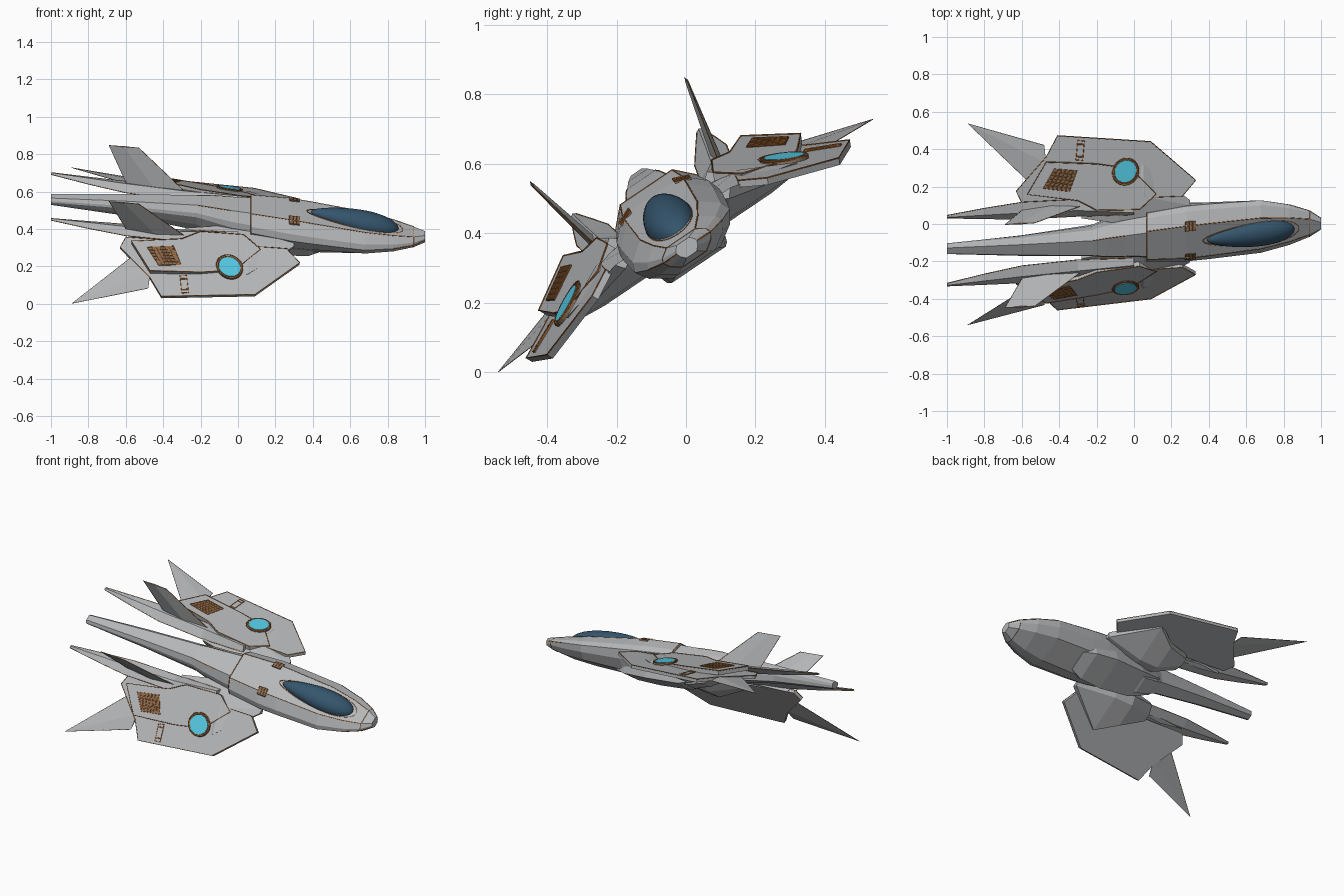
import bpy, bmesh, math

if "Cube" in bpy.data.objects:
    bpy.data.objects.remove(bpy.data.objects["Cube"])

ROLL = math.radians(34)
C, S = math.cos(ROLL), math.sin(ROLL)
MID = 0.203


def banked(x, v, w):
    """Ship coordinates (forward, sideways, up) to the banked pose."""
    return (x, (v + MID) * C - w * S, (v + MID) * S + w * C)


def material(name, rgb, rough=0.5):
    m = bpy.data.materials.new(name)
    m.use_nodes = True
    m.diffuse_color = (*rgb, 1)
    bsdf = m.node_tree.nodes["Principled BSDF"]
    bsdf.inputs["Base Color"].default_value = (*rgb, 1)
    bsdf.inputs["Roughness"].default_value = rough
    return m


HULL = material("hull_grey", (0.46, 0.47, 0.48))
GLASS = material("canopy_blue", (0.035, 0.09, 0.15), 0.3)
CYAN = material("lamp_cyan", (0.09, 0.58, 0.76))
ORANGE = material("trim_orange", (0.46, 0.15, 0.03))
DARK = material("vent_brown", (0.24, 0.15, 0.09))


def finish(name, bm, mat):
    bmesh.ops.recalc_face_normals(bm, faces=bm.faces)
    me = bpy.data.meshes.new(name)
    bm.to_mesh(me)
    bm.free()
    me.materials.append(mat)
    ob = bpy.data.objects.new(name, me)
    bpy.context.collection.objects.link(ob)


def loft(name, rings, mat=HULL):
    """Skin a row of matching closed rings and cap both ends."""
    bm = bmesh.new()
    rows = [[bm.verts.new(banked(*p)) for p in ring] for ring in rings]
    n = len(rows[0])
    for a, b in zip(rows, rows[1:]):
        for i in range(n):
            j = (i + 1) % n
            bm.faces.new((a[i], a[j], b[j], b[i]))
    bm.faces.new(rows[0])
    bm.faces.new(rows[-1])
    finish(name, bm, mat)


def trim(name, points, closed=True, radius=0.0025):
    """Thin raised panel line."""
    cu = bpy.data.curves.new(name, "CURVE")
    cu.dimensions = "3D"
    cu.bevel_depth = radius
    cu.bevel_resolution = 0
    sp = cu.splines.new("POLY")
    sp.points.add(len(points) - 1)
    for p, co in zip(sp.points, points):
        p.co = (*banked(*co), 1)
    sp.use_cyclic_u = closed
    cu.materials.append(ORANGE)
    ob = bpy.data.objects.new(name, cu)
    bpy.context.collection.objects.link(ob)


def lower_plane(x, v):
    return 0.504 - 0.10 * x - 0.453 * v


def upper_plane(x, v):
    return 0.53 - 0.174 * x - 0.50 * v


def plate(name, outline, plane, side, top=0.0, thick=0.006, mat=HULL):
    """Flat plate on a sloped wing plane, its sides square to the plane."""
    rings = [[(x, side * (v + 0.48 * h), plane(x, v) + h) for x, v in outline]
             for h in (top - thick, top)]
    loft(name, rings, mat)


def on_plane(outline, plane, side, up=0.001):
    return [(x, side * v, plane(x, v) + up) for x, v in outline]


def circle(x, v, r, n=32):
    return [(x + r * math.cos(t), v + 0.9 * r * math.sin(t))
            for t in (2 * math.pi * i / n for i in range(n))]


def between(a, b, t):
    return tuple(p + (q - p) * t for p, q in zip(a, b))


def hull_ring(x, a, bottom, belt, top):
    """Faceted fuselage section."""
    half = [(0.6 * a, top), (0.93 * a, belt + 0.4 * (top - belt)), (a, belt),
            (0.85 * a, (belt + bottom) / 2), (0.5 * a, bottom)]
    return [(x, v, w) for v, w in half] + [(x, -v, w) for v, w in reversed(half)]


# Fuselage: forward cabin, long tapering spine and belly keel
CABIN = [(1.0, .035, .272, .297, .318), (.94, .082, .257, .297, .328),
         (.83, .128, .245, .305, .355), (.68, .165, .245, .32, .39),
         (.4, .172, .255, .365, .45), (.28, .172, .265, .385, .475),
         (.07, .15, .29, .42, .505)]
SPINE = [(.1, .13, .29, .41, .495), (-.04, .11, .28, .43, .51),
         (-.15, .095, .32, .46, .525), (-.22, .08, .365, .475, .532),
         (-.6, .056, .45, .515, .548), (-1, .031, .512, .537, .558)]
loft("cabin_hull", [hull_ring(*s) for s in CABIN])
loft("tail_spine", [hull_ring(*s) for s in SPINE])
loft("belly_keel", [[(x, a, top), (x, .75 * a, low), (x, -.75 * a, low), (x, -a, top)]
                    for x, a, low, top in ((.46, .085, .25, .29), (.38, .125, .236, .33),
                                           (.22, .14, .245, .36), (0, .12, .27, .40),
                                           (-.18, .08, .35, .45))])
trim("cowl_seam", hull_ring(*CABIN[-1]))
trim("nose_seam", hull_ring(*CABIN[1]), True, 0.0015)
for side in (1, -1):
    for stations, corner in ((CABIN[1:], 0), (CABIN[:3], 2), (SPINE[1:4], 0)):
        trim("hull_seam", [(x, side * v, w) for x, v, w in
                           (hull_ring(*s)[corner] for s in stations)], False, 0.002)


# Canopy: teardrop bubble sloping with the deck
def canopy_point(cx, cy, cz, grow=1.0):
    taper = (1 + 0.3 * cx) * grow
    x = 0.625 + 0.235 * cx * grow
    return (x, 0.071 * cy * taper, 0.398 - 0.24 * (x - 0.63) + 0.06 * cz * taper)


bm = bmesh.new()
bmesh.ops.create_uvsphere(bm, u_segments=32, v_segments=16, radius=1)
for vert in bm.verts:
    vert.co = banked(*canopy_point(*vert.co))
for face in bm.faces:
    face.smooth = True
finish("canopy", bm, GLASS)
trim("canopy_rim", [canopy_point(x, v, 0.05, 1.09) for x, v in circle(0, 0, 1)])

# Wing outlines as (forward, sideways) points
OUTER = [(.33, .304), (.09, .507), (-.41, .562), (-.47, .46),
         (-.63, .30), (-.6, .24), (.26, .23)]
INNER = [(-.57, .308), (-.47, .455), (-.2, .423), (-.02, .386),
         (.12, .25), (.03, .183), (-.2, .2), (-.3, .255)]
GRILLE = [(-.485, .332), (-.425, .42), (-.305, .40), (-.345, .305)]
SLOT = [(-.31, .44), (-.30, .535), (-.265, .53), (-.275, .435)]

for side, tag in ((1, "left"), (-1, "right")):
    # Layered wing
    plate(tag + "_outer_wing", OUTER, lower_plane, side, thick=0.018)
    plate(tag + "_inner_wing", INNER, upper_plane, side, thick=0.025)
    trim(tag + "_outer_wing_trim", on_plane(OUTER, lower_plane, side), radius=0.002)
    trim(tag + "_inner_wing_trim", on_plane(INNER, upper_plane, side))

    # Round lamp with collar
    plate(tag + "_lamp_collar", circle(-.045, .375, .07), upper_plane, side, .006, .009, DARK)
    plate(tag + "_lamp", circle(-.045, .375, .058), upper_plane, side, .009, .008, CYAN)
    for r in (.07, .06):
        trim(tag + "_lamp_trim", on_plane(circle(-.045, .375, r), upper_plane, side, .008))

    # Vent grille with bars
    plate(tag + "_vent", GRILLE, upper_plane, side, .003, mat=DARK)
    trim(tag + "_vent_trim", on_plane(GRILLE, upper_plane, side, .004))
    a, b, c, d = GRILLE
    for t in (1 / 6, 2 / 6, 3 / 6, 4 / 6, 5 / 6):
        for bar in ((between(a, b, t), between(d, c, t)), (between(a, d, t), between(b, c, t))):
            trim(tag + "_vent_bar", on_plane(bar, upper_plane, side, .004), False, 0.0025)

    # Slot further out
    plate(tag + "_slot", SLOT, lower_plane, side, .003)
    trim(tag + "_slot_trim", on_plane(SLOT, lower_plane, side, .004), radius=0.003)
    a, b, c, d = SLOT
    for t in (.18, .82):
        trim(tag + "_slot_bar", on_plane((between(a, b, t), between(d, c, t)),
                                         lower_plane, side, .004), False, 0.004)

    # Wing tip spike, flat diamond drawn out to a point
    base = [(x, side * v, lower_plane(x, v) + h - .008) for x, v, h in
            ((-.56, .335, 0), (-.47, .43, .008), (-.48, .515, 0), (-.47, .43, -.01))]
    tip = (-.89, side * .65, .303)
    loft(tag + "_wing_spike", [base, [between(tip, p, .004) for p in base]])
    trim(tag + "_spike_trim", [base[2], tip, base[0]], False, 0.0012)

    # Canted tail fin, diamond in section
    fin = []
    for x0, w0, x1, w1, v, t in ((-.57, .43, -.25, .41, .205, .016),
                                 (-.69, .705, -.53, .688, .268, .005)):
        xm, wm = (x0 + x1) / 2, (w0 + w1) / 2
        fin.append([(x0, side * v, w0), (xm, side * (v + t), wm),
                    (x1, side * v, w1), (xm, side * (v - t), wm)])
    loft(tag + "_fin", fin)
    trim(tag + "_fin_trim", [fin[0][0], fin[1][0], fin[1][2], fin[0][2]], False, 0.0018)

    # Tail prong blade
    prong = []
    for x, v, w, hv, hw in ((-1, .219, .556, .009, .006), (-.8, .212, .515, .034, .016),
                            (-.6, .205, .478, .055, .022), (-.3, .195, .435, .055, .026),
                            (0, .17, .42, .03, .025)):
        prong.append([(x, side * (v + i * hv), w + k * hw)
                      for i, k in ((1, 0), (0, 1), (-1, 0), (0, -1))])
    loft(tag + "_tail_prong", prong)
    for edge in (0, 2):
        trim(tag + "_prong_trim", [ring[edge] for ring in prong], False, 0.0018)

    # Wedge-shaped engine pod under the wing root
    pod = []
    for x, v0, v1, w0, w1 in ((.30, .13, .20, .345, .39), (.05, .09, .40, .298, .42),
                              (-.08, .09, .31, .29, .43), (-.28, .13, .25, .375, .44)):
        pod.append([(x, side * v0, w1), (x, side * (v0 + v1) / 2, w1 - .02),
                    (x, side * v1, w0 + .025), (x, side * (v1 - .02), w0),
                    (x, side * (v0 + .05), w0), (x, side * v0, w0 + .03)])
    loft(tag + "_engine_pod", pod)

    # Small shoulder vent beside the cockpit
    vent = [[(x, side * v, w + h) for x, v, w in
             ((.275, .075, .484), (.33, .075, .476), (.33, .122, .459), (.275, .122, .465))]
            for h in (-.008, 0)]
    loft(tag + "_shoulder_vent", vent, DARK)
    a, b, c, d = vent[1]
    for t in (0, .33, .67, 1):
        trim(tag + "_shoulder_vent_bar", [between(a, b, t), between(d, c, t)], False)
